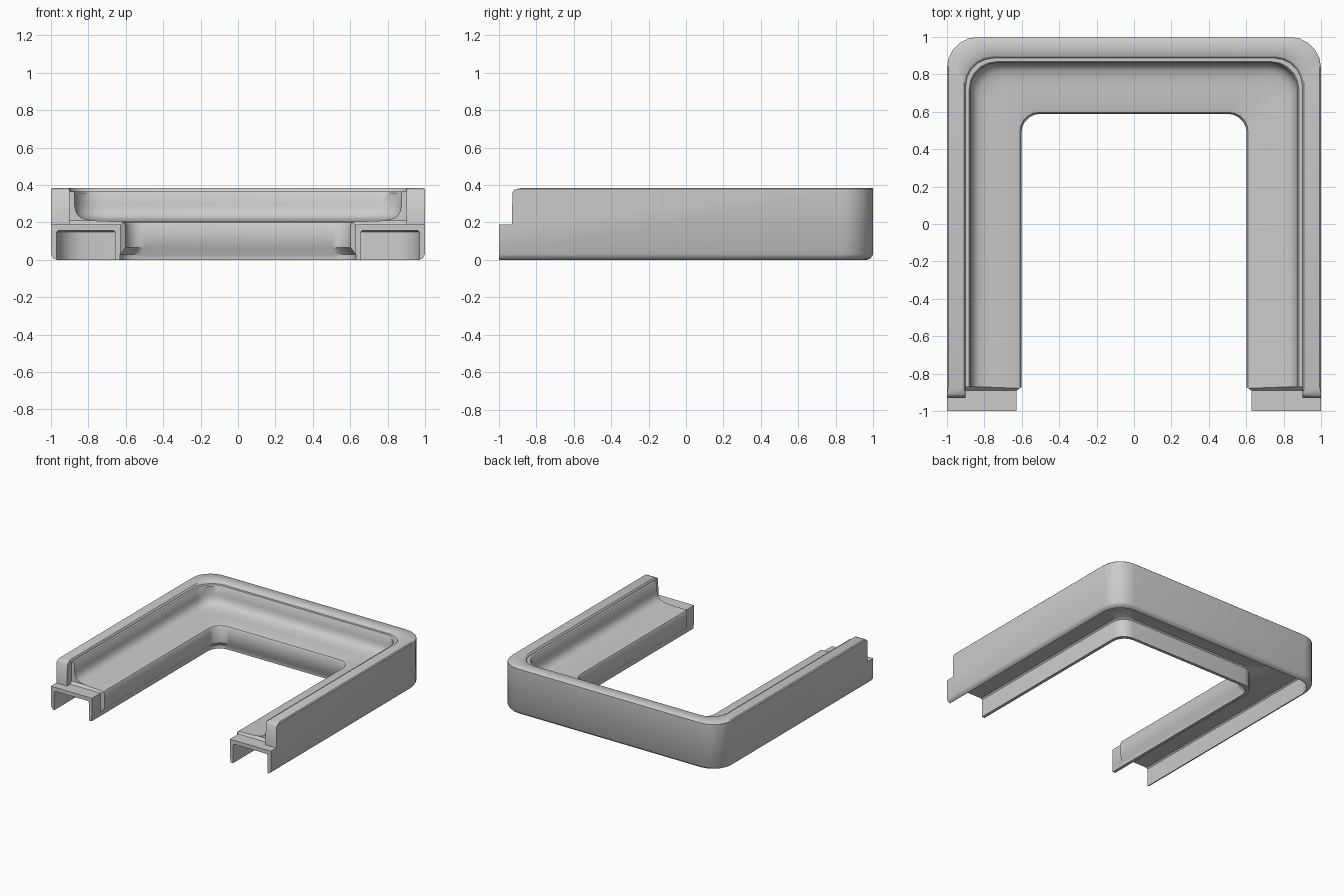
import bpy, bmesh, math

if "Cube" in bpy.data.objects:
    bpy.data.objects.remove(bpy.data.objects["Cube"])


def make_object(name, verts, faces):
    mesh = bpy.data.meshes.new(name)
    mesh.from_pydata(verts, [], faces)
    bm = bmesh.new()
    bm.from_mesh(mesh)
    bmesh.ops.recalc_face_normals(bm, faces=bm.faces)
    bm.to_mesh(mesh)
    bm.free()
    ob = bpy.data.objects.new(name, mesh)
    bpy.context.collection.objects.link(ob)
    return ob


def loft(name, rings):
    """Closed rings joined in order, with capped ends."""
    n = len(rings[0])
    verts = [v for ring in rings for v in ring]
    faces = [(a * n + i, a * n + (i + 1) % n, (a + 1) * n + (i + 1) % n, (a + 1) * n + i)
             for a in range(len(rings) - 1) for i in range(n)]
    faces += [tuple(range(n)), tuple(range(len(verts) - n, len(verts)))]
    return make_object(name, verts, faces)


def u_path(d, z, segs=5):
    """U-shaped line lying d inside the outer outline, corners rounded."""
    r = 0.165 - 0.16 * d
    x, y = 1 - d, 1 - d - 0.013 * min(1, d / 0.1)
    arc = [(x - r + r * math.cos(a), y - r + r * math.sin(a), z)
           for a in (math.pi / 2 * i / segs for i in range(segs + 1))]
    right = [(x, -1, z)] + arc
    return right + [(-px, py, pz) for px, py, pz in reversed(right)]


# Cross-section: (distance in from outer face, height)
section = [
    (0.03, 0), (0.012, 0.008), (0, 0.03), (0, 0.378), (0.007, 0.385),        # outer wall
    (0.09, 0.385), (0.097, 0.378), (0.1, 0.366), (0.119, 0.366),             # rim and lip
    (0.125, 0.358), (0.127, 0.29), (0.133, 0.258), (0.147, 0.235),           # cove
    (0.17, 0.221), (0.21, 0.212), (0.26, 0.207), (0.375, 0.205),
    (0.39, 0.2), (0.398, 0.185), (0.398, 0.065), (0.37, 0.028), (0.37, 0),   # inner wall
    (0.345, 0), (0.345, 0.148), (0.335, 0.158),                              # hollow underside
    (0.04, 0.158), (0.03, 0.148),
]
lines = [u_path(d, z) for d, z in section]
frame = loft("channel_frame", [list(ring) for ring in zip(*lines)])

# Cutters shaping the stepped tongues at the two open ends
cutters = [
    loft("rim_end_cutter", [[(x, y, z) for y, z in (
        (-1.1, 0.19), (-0.93, 0.19), (-0.927, 0.36), (-0.915, 0.375),
        (-0.87, 0.387), (-0.87, 0.5), (-1.1, 0.5))] for x in (-1.1, 1.1)]),
    loft("ledge_end_cutter", [[(x, y, z) for y, z in (
        (-1.1, 0.19), (-0.89, 0.19), (-0.872, 0.21), (-0.872, 0.5),
        (-1.1, 0.5))] for x in (-0.902, 0.902)]),
    loft("tongue_side_cutter", [[(x, y, z) for x, y in (
        (-0.627, -1.1), (-0.627, -0.89), (-0.598, -0.87), (0.598, -0.87),
        (0.627, -0.89), (0.627, -1.1))] for z in (-0.1, 0.5)]),
]
bpy.context.view_layer.objects.active = frame
for ob in cutters:
    ob.hide_render = True
    mod = frame.modifiers.new(ob.name, 'BOOLEAN')
    mod.operation = 'DIFFERENCE'
    mod.solver = 'EXACT'
    mod.object = ob
    bpy.ops.object.modifier_apply(modifier=mod.name)
for ob in cutters:
    bpy.data.objects.remove(ob)

for ob in bpy.context.selected_objects:
    ob.select_set(False)
frame.select_set(True)
bpy.ops.object.shade_smooth_by_angle(angle=math.radians(40))
